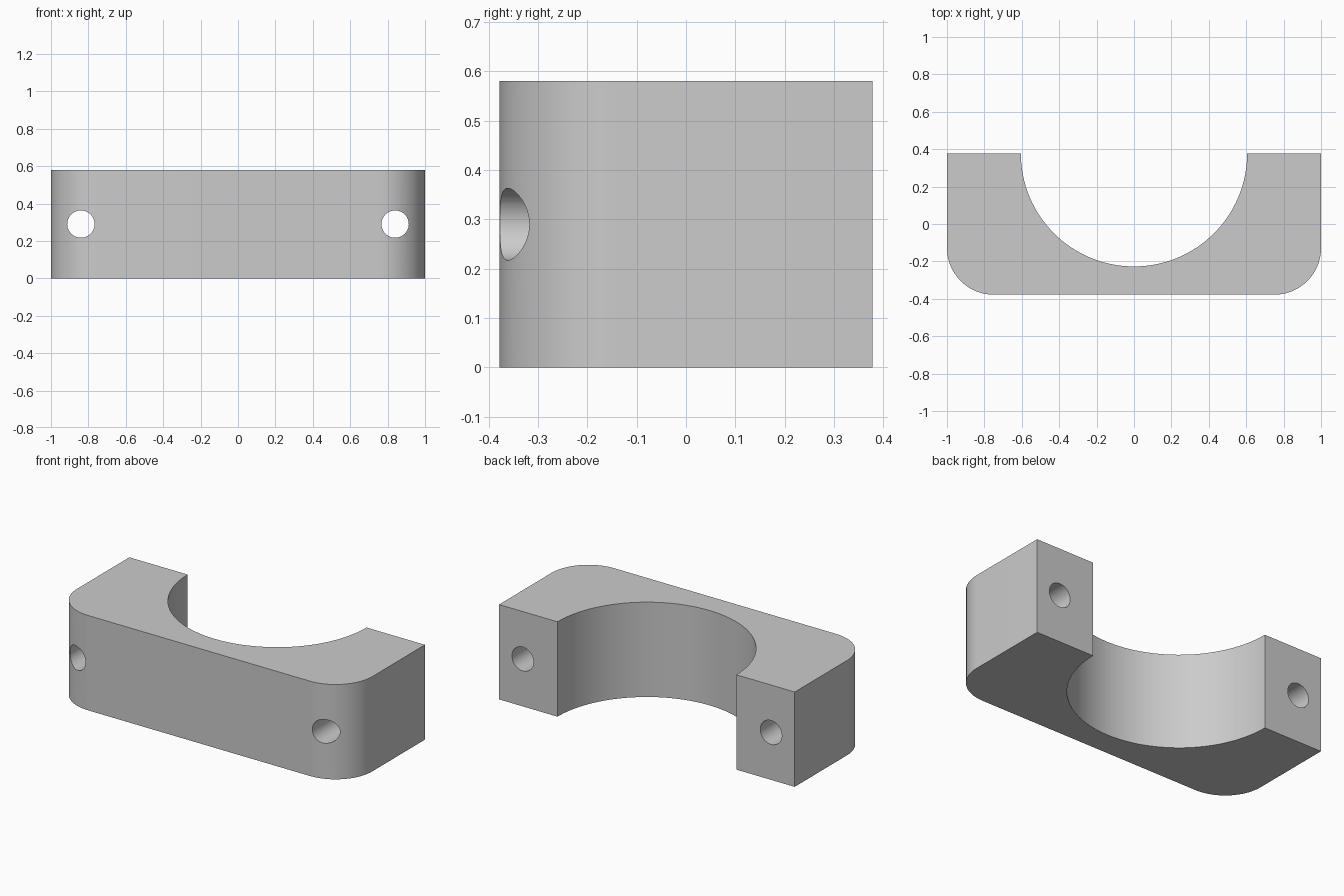
import bpy, bmesh, math
from math import pi, cos, sin

cube = bpy.data.objects.get("Cube")
if cube:
    bpy.data.objects.remove(cube, do_unlink=True)

HALF_DEPTH, HEIGHT = 0.378, 0.58
CORNER, BORE = 0.25, 0.605
HOLE_X, HOLE_R = 0.84, 0.073

grey = bpy.data.materials.new("plain grey")
grey.use_nodes = True
colour = (0.6, 0.6, 0.6, 1)
grey.diffuse_color = colour
grey.node_tree.nodes["Principled BSDF"].inputs["Base Color"].default_value = colour


def arc(cx, cy, r, start, end, steps):
    angles = [start + (end - start) * i / steps for i in range(steps + 1)]
    return [(cx + r * cos(a), cy + r * sin(a)) for a in angles]


# Clamp outline: half-round bore, square back ends, rounded front corners
cx, cy = 1 - CORNER, CORNER - HALF_DEPTH
outline = [(-1, HALF_DEPTH)]
outline += arc(-cx, cy, CORNER, pi, 1.5 * pi, 24)
outline += arc(cx, cy, CORNER, 1.5 * pi, 2 * pi, 24)
outline += [(1, HALF_DEPTH)]
outline += arc(0, HALF_DEPTH, BORE, 0, -pi, 64)

bm = bmesh.new()
base = bm.faces.new([bm.verts.new((x, y, 0)) for x, y in outline])
top = bmesh.ops.extrude_face_region(bm, geom=[base])["geom"]
bmesh.ops.translate(bm, vec=(0, 0, HEIGHT),
                    verts=[v for v in top if isinstance(v, bmesh.types.BMVert)])
bmesh.ops.recalc_face_normals(bm, faces=bm.faces)
mesh = bpy.data.meshes.new("clamp_half")
bm.to_mesh(mesh)
bm.free()
clamp = bpy.data.objects.new("clamp_half", mesh)
bpy.context.collection.objects.link(clamp)
mesh.materials.append(grey)

# Bolt holes running front to back through both ends
cutters = []
for name, side in (("left", 1), ("right", -1)):
    bpy.ops.mesh.primitive_cylinder_add(vertices=48, radius=HOLE_R, depth=2,
                                        location=(side * HOLE_X, 0, HEIGHT / 2),
                                        rotation=(pi / 2, 0, 0))
    cutter = bpy.context.object
    cutter.name = name + "_bolt_hole_cutter"
    cutter.data.materials.append(grey)
    cutters.append(cutter)
    cut = clamp.modifiers.new(name + " bolt hole", 'BOOLEAN')
    cut.operation = 'DIFFERENCE'
    cut.solver = 'EXACT'
    cut.object = cutter

# Apply the cuts, remove the cutters and smooth the round walls
bpy.ops.object.select_all(action='DESELECT')
clamp.select_set(True)
bpy.context.view_layer.objects.active = clamp
for cut in list(clamp.modifiers):
    bpy.ops.object.modifier_apply(modifier=cut.name)
for cutter in cutters:
    bpy.data.objects.remove(cutter, do_unlink=True)
bpy.ops.object.shade_smooth_by_angle(angle=math.radians(30))
